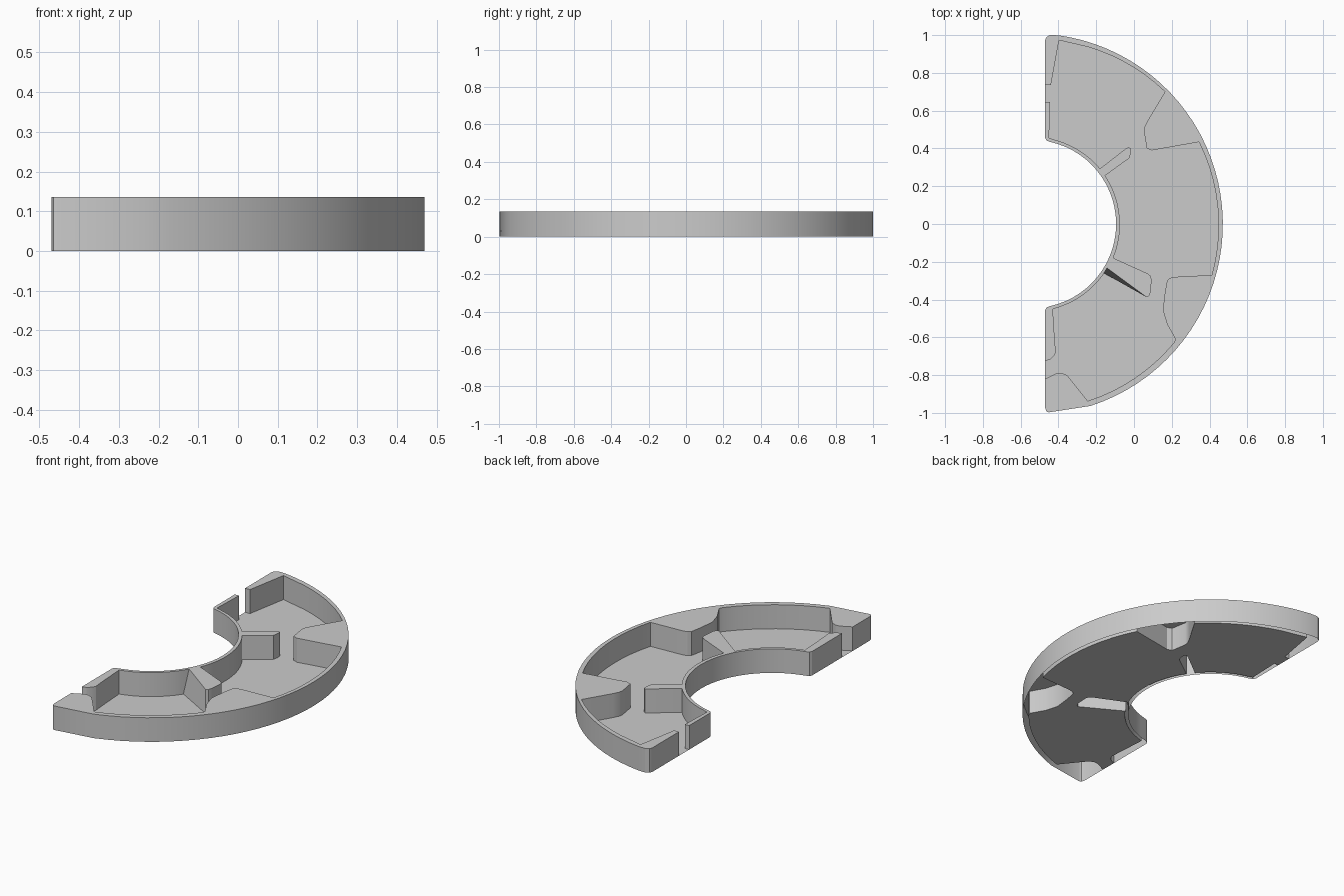
import bpy, bmesh, math

if "Cube" in bpy.data.objects:
    bpy.data.objects.remove(bpy.data.objects["Cube"])

H = 0.136          # tray height
CX = -0.54         # centre of all arcs lies on y = 0


def arc(p, q, n):
    """Points from p to q around the ring centre, radius blended between both."""
    r0, a0 = math.hypot(p[0] - CX, p[1]), math.atan2(p[1], p[0] - CX)
    r1, a1 = math.hypot(q[0] - CX, q[1]), math.atan2(q[1], q[0] - CX)
    pts = []
    for i in range(n + 1):
        t = i / n
        r, a = r0 + (r1 - r0) * t, a0 + (a1 - a0) * t
        pts.append((CX + r * math.cos(a), r * math.sin(a)))
    return pts


def finish(bm, name):
    me = bpy.data.meshes.new(name)
    bm.to_mesh(me)
    bm.free()
    ob = bpy.data.objects.new(name, me)
    bpy.context.collection.objects.link(ob)
    bpy.ops.object.select_all(action='DESELECT')
    ob.select_set(True)
    bpy.context.view_layer.objects.active = ob
    bpy.ops.object.shade_smooth_by_angle(angle=math.radians(25))


def ccw(pts):
    area = sum(a[0] * b[1] - b[0] * a[1] for a, b in zip(pts, pts[1:] + pts[:1]))
    return pts if area > 0 else pts[::-1]


def flat(bm, pts, z):
    verts = [bm.verts.new((x, y, z)) for x, y in pts]
    face = bm.faces.new(verts)
    face.normal_update()
    return verts, face


def shell(name, pts, foot={}):
    """Raised wall, hollow and open below; foot moves single base corners."""
    pts = ccw(pts)
    bm = bmesh.new()
    top, cap = flat(bm, pts, H)
    low = [bm.verts.new((*foot.get(p, p), 0)) for p in pts]
    for i in range(len(pts)):
        j = (i + 1) % len(pts)
        bm.faces.new((low[i], low[j], top[j], top[i]))
    bmesh.ops.triangulate(bm, faces=[cap])
    finish(bm, name)


# Pocket side of the outer wall, from the lower end to the upper end
outer_pocket = (
    [(-.47, -.82), (-.41, -.79), (-.385, -.788), (-.355, -.80)]
    + arc((-.245, -.937), (.21, -.63), 8)
    + [(.22, -.61), (.175, -.53), (.153, -.455), (.164, -.36),
       (.175, -.30), (.19, -.286), (.22, -.28)]
    + arc((.412, -.27), (.344, .434), 10)
    + [(.095, .39), (.068, .40), (.053, .49), (.056, .515), (.074, .55)]
    + arc((.164, .70), (-.243, .937), 7)
    + [(-.397, .973), (-.44, .735), (-.47, .735)])
outer_rim = ([(-.47, .975), (-.464, .99), (-.445, 1.0)]
             + arc((-.40, .999), (-.23, -.963), 40)
             + [(-.45, -.997), (-.464, -.993), (-.47, -.975)])
shell("outer_wall", outer_pocket + outer_rim)

# Pocket side of the inner wall, from the upper end to the lower end
slant = (-.143, -.233)
slant_foot = (-.16, -.26)
inner_pocket = (
    [(-.47, .642), (-.444, .645), (-.45, .455)]
    + arc((-.41, .443), (-.18, .293), 8)
    + [(-.045, .398), (-.028, .407), (-.018, .40), (-.017, .38), (-.023, .35)]
    + arc((-.153, .256), (-.11, -.18), 11)
    + [(.072, -.262), (.088, -.275), (.093, -.295), (.088, -.36),
       (.08, -.38), (.068, -.388), slant]
    + arc((-.165, -.27), (-.43, -.45), 9)
    + [(-.42, -.61), (-.414, -.68), (-.425, -.70), (-.445, -.718), (-.47, -.725)])
inner_rim = ([(-.47, -.455), (-.463, -.442)]
             + arc((-.445, -.435), (-.445, .435), 28)
             + [(-.463, .442), (-.47, .455)])
shell("inner_wall", inner_pocket + inner_rim, {slant: slant_foot})

# Thin floor between both walls
bm = bmesh.new()
floor_edge = outer_pocket + [slant_foot if p == slant else p for p in inner_pocket]
_, face = flat(bm, ccw(floor_edge), 0.0)
bmesh.ops.triangulate(bm, faces=[face])
finish(bm, "floor")
